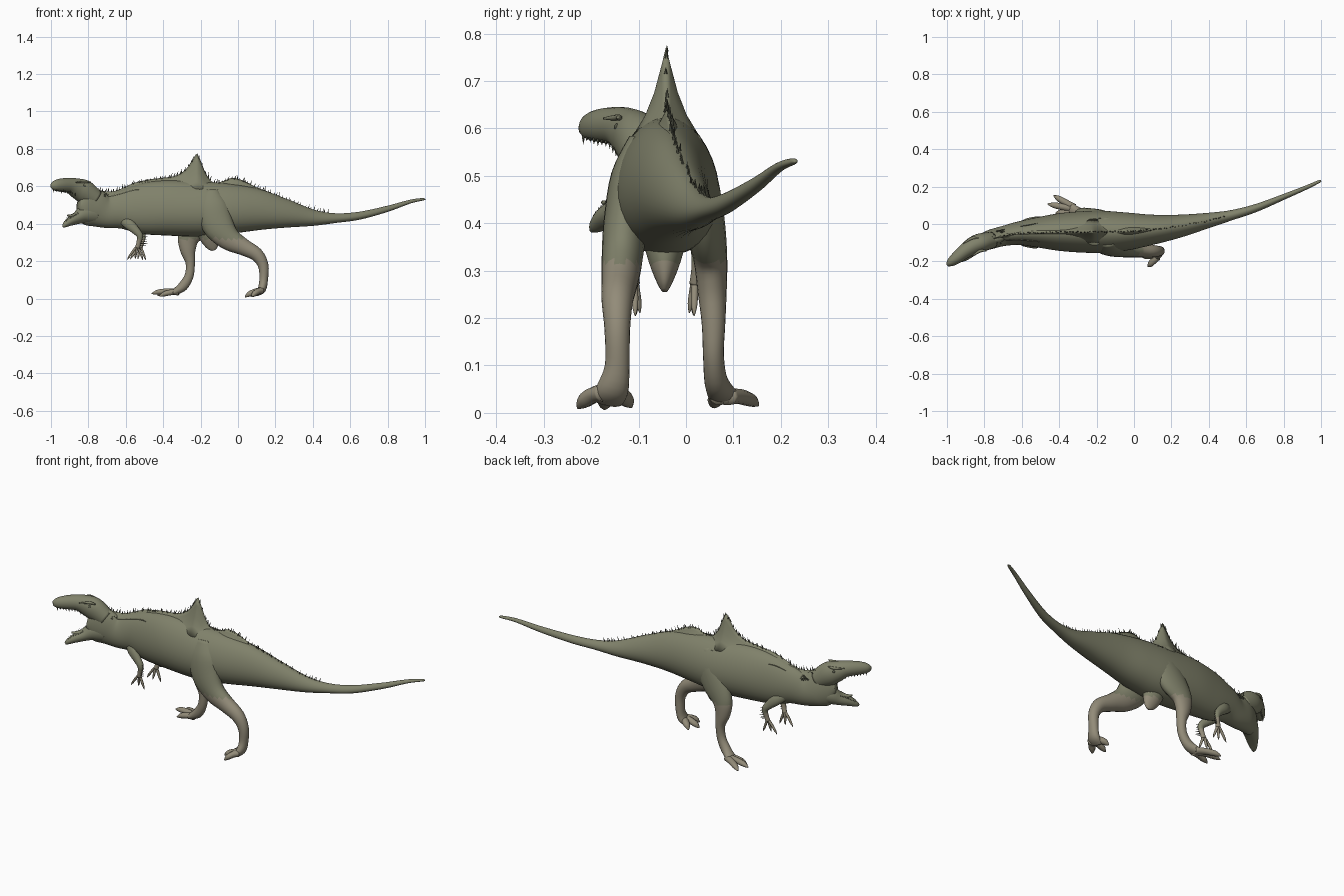
import bpy, bmesh, math, random
from mathutils import Vector

random.seed(4)


def material(name, r, g, b):
    m = bpy.data.materials.new(name)
    m.diffuse_color = (r, g, b, 1)
    return m


HIDE = material("olive_hide", .215, .22, .145)
LEG = material("tan_hide", .29, .26, .19)
DARK = material("dark_horn", .09, .095, .065)


def finish(name, bm, mats=(HIDE, LEG), smooth=True):
    bmesh.ops.recalc_face_normals(bm, faces=bm.faces)
    for f in bm.faces:
        f.smooth = smooth
        if len(mats) > 1 and f.calc_center_median().z < .32:
            f.material_index = 1
    me = bpy.data.meshes.new(name)
    bm.to_mesh(me)
    bm.free()
    for m in mats:
        me.materials.append(m)
    ob = bpy.data.objects.new(name, me)
    bpy.context.collection.objects.link(ob)
    return ob


def spline(pts, sub):
    # Catmull-Rom through tuples of any length
    out, n = [], len(pts)
    for i in range(n - 1):
        a, b, c, d = pts[max(i - 1, 0)], pts[i], pts[i + 1], pts[min(i + 2, n - 1)]
        for s in range(sub):
            t = s / sub
            out.append([.5 * (2 * q + (r - p) * t + (2 * p - 5 * q + 4 * r - u) * t * t
                              + (3 * q - p - 3 * r + u) * t ** 3)
                        for p, q, r, u in zip(a, b, c, d)])
    return out + [list(pts[-1])]


def skin(bm, rings, ends):
    vs = [[bm.verts.new(p) for p in r] for r in rings]
    n = len(vs[0])
    for r, s in zip(vs, vs[1:]):
        for j in range(n):
            bm.faces.new((r[j], r[(j + 1) % n], s[(j + 1) % n], s[j]))
    for ring, p in ((vs[0], ends[0]), (vs[-1], ends[1])):
        pole = bm.verts.new(p)
        for j in range(n):
            bm.faces.new((ring[j], ring[(j + 1) % n], pole))


def tube(name, pts, sides=20, sub=4, egg=0, mats=(HIDE, LEG)):
    # pts: x, y, z, sideways radius, in-plane radius
    p = spline(pts, sub)
    c = [Vector(q[:3]) for q in p]
    rings = []
    for i, q in enumerate(p):
        t = (c[min(i + 1, len(c) - 1)] - c[max(i - 1, 0)]).normalized()
        side = (Vector((0, 1, 0)) - t * t.y).normalized()
        up = t.cross(side)
        ring = []
        for k in range(sides):
            w = math.tau * k / sides
            ring.append(c[i] + side * max(q[3], .001) * math.cos(w) * (1 - egg * math.sin(w))
                        + up * max(q[4], .001) * math.sin(w))
        rings.append(ring)
    bm = bmesh.new()
    skin(bm, rings, (c[0], c[-1]))
    return finish(name, bm, mats)


def cones(name, items, sides=5, mats=(DARK,)):
    # items: base, direction, radius, length
    bm = bmesh.new()
    for base, d, r, length in items:
        base, d = Vector(base), Vector(d).normalized()
        rot = d.to_track_quat('Z', 'Y')
        ring = [base + rot @ Vector((r * math.cos(math.tau * k / sides), r * math.sin(math.tau * k / sides), 0))
                for k in range(sides)]
        skin(bm, [ring], (base, base + d * length))
    return finish(name, bm, mats, False)


def at(x, pts, k):
    # linear lookup of column k by x
    pts = sorted(pts)
    for a, b in zip(pts, pts[1:]):
        if x <= b[0]:
            t = max(0, (x - a[0]) / (b[0] - a[0]))
            return a[k] + (b[k] - a[k]) * t
    return pts[-1][k]


# Torso, neck and tail
BODY = [(-.852, -.118, .5, .03, .035), (-.82, -.105, .495, .042, .092), (-.77, -.085, .485, .05, .1),
        (-.70, -.065, .465, .053, .088), (-.62, -.05, .475, .062, .105), (-.52, -.045, .48, .08, .135),
        (-.38, -.043, .485, .102, .148), (-.2, -.042, .478, .112, .147), (-.05, -.04, .48, .102, .135),
        (.1, -.03, .475, .08, .112), (.25, -.01, .455, .06, .078), (.4, .02, .432, .04, .044),
        (.52, .047, .43, .027, .026), (.65, .085, .443, .021, .021), (.8, .145, .48, .015, .016),
        (.92, .195, .518, .011, .01), (.985, .225, .53, .008, .007), (1, .232, .53, .004, .003)]
tube("body_and_tail", BODY, 32, 6, .13)
tube("belly_keel", [(-.17, -.045, .38, .05, .06), (-.15, -.045, .32, .034, .05),
                    (-.135, -.045, .275, .016, .03), (-.13, -.045, .257, .006, .01)])

# Humped back sail with a concave cross-section
SAIL = [(-.8, .58, .605, .02), (-.74, .545, .58, .02), (-.66, .55, .575, .03), (-.55, .58, .62, .045),
        (-.45, .58, .64, .058), (-.34, .58, .655, .068), (-.28, .58, .69, .072), (-.245, .58, .74, .073),
        (-.22, .58, .772, .073), (-.2, .58, .738, .073), (-.17, .58, .665, .072), (-.13, .58, .62, .066),
        (-.08, .575, .628, .062), (-.03, .57, .645, .058), (.03, .56, .63, .052), (.1, .54, .595, .044),
        (.2, .51, .556, .035), (.35, .445, .488, .022), (.5, .44, .455, .008)]
PROFILE = [(1, 0), (.6, .25), (.34, .5), (.13, .8), (0, 1), (-.13, .8), (-.34, .5), (-.6, .25), (-1, 0)]
rings = []
for x, lo, hi, w in spline(SAIL, 4):
    y = at(x, BODY, 1)
    rings.append([Vector((x, y + u * w, lo + v * (hi - lo))) for u, v in PROFILE])
bm = bmesh.new()
skin(bm, rings, (rings[0][0].lerp(rings[0][-1], .5), rings[-1][0].lerp(rings[-1][-1], .5)))
finish("back_sail", bm)

# Spines along the ridge
spines = []
for i in range(85):
    x = -.8 + 1.28 * i / 84 + random.uniform(-.004, .004)
    spines.append(((x, at(x, BODY, 1) + random.uniform(-.003, .003), at(x, SAIL, 2) - .006),
                   (random.uniform(-.1, .5), random.uniform(-.12, .12), 1), .004, random.uniform(.014, .032)))
cones("ridge_spines", spines)

# Head: skull, lower jaw, tongue
SKULL = [(-.76, -.086, .53, .044, .05), (-.82, -.1, .57, .05, .062), (-.86, -.116, .589, .047, .055),
         (-.9, -.142, .604, .04, .042), (-.95, -.182, .606, .032, .035), (-.982, -.207, .603, .022, .026),
         (-.997, -.221, .6, .008, .012)]
JAW = [(-.76, -.085, .46, .045, .06), (-.82, -.105, .45, .045, .05), (-.86, -.132, .43, .037, .033),
       (-.9, -.168, .411, .027, .023), (-.925, -.19, .394, .016, .014), (-.935, -.2, .385, .005, .006)]
tube("skull", SKULL, 24, 5)
tube("lower_jaw", JAW, 24, 5)
tube("tongue", [(-.84, -.118, .465, .025, .015), (-.88, -.15, .443, .018, .011), (-.912, -.176, .444, .004, .004)], 10)

# Teeth, brow crests, eyes and cheek spikes on both sides
teeth, spikes = [], []
for s in (-1, 1):
    across = Vector((-.55, .83, 0)) * s
    for i in range(10):
        x = -.875 - .105 * i / 9
        edge = Vector((x, at(x, SKULL, 1), at(x, SKULL, 2) - .75 * at(x, SKULL, 4)))
        teeth.append((edge + across * at(x, SKULL, 3) * .6, (.15, 0, -1), .004, random.uniform(.008, .018)))
        x = -.865 - .055 * i / 9
        edge = Vector((x, at(x, JAW, 1), at(x, JAW, 2) + .7 * at(x, JAW, 4)))
        teeth.append((edge + across * at(x, JAW, 3) * .65, (-.5, 0, 1), .003, random.uniform(.009, .014)))
    eye = Vector((-.845, -.11, .603)) + across * .041
    tube("brow_crest", [(*(eye + Vector((.035, 0, .02))), .003, .003), (*(eye + Vector((0, 0, .02))), .008, .007),
                        (*(eye + Vector((-.045, -.03, .018))), .002, .002)], 10)
    bm = bmesh.new()
    bmesh.ops.create_uvsphere(bm, u_segments=12, v_segments=8, radius=.008)
    bmesh.ops.translate(bm, verts=bm.verts, vec=eye)
    finish("eye", bm, (DARK,))
    for i in range(14):
        x = random.uniform(-.82, -.7)
        w = random.uniform(.7, 1.3)
        spikes.append(((x, at(x, BODY, 1) + s * at(x, BODY, 3) * .9 * math.cos(w),
                        at(x, BODY, 2) + at(x, BODY, 4) * .97 * math.sin(w)), (.8, s * .4, 1), .004, .02))
cones("teeth", teeth)
cones("neck_spikes", spikes)


def digit(name, base, tip, r):
    # toe or finger that arches and ends in a claw
    a, b = Vector(base), Vector(tip)
    pts = []
    for t, lift, k in ((0, 0, 1.1), (.35, .1, 1), (.7, .1, .9), (.87, .05, .6), (1, 0, .15)):
        p = a.lerp(b, t) + Vector((0, 0, lift * r * 4))
        pts.append((*p, r * k, r * k * .9))
    tube(name, pts, 10, 3)


# Hind legs: near leg pushed back, far leg stepping forward
tube("near_hind_leg", [(-.14, -.10, .58, .02, .035), (-.135, -.116, .5, .042, .08), (-.11, -.128, .4, .046, .085),
                       (-.05, -.135, .322, .043, .064), (.03, -.14, .275, .038, .045), (.1, -.145, .235, .033, .036),
                       (.135, -.145, .175, .027, .028), (.137, -.145, .1, .026, .023),
                       (.127, -.155, .05, .034, .022), (.1, -.167, .025, .034, .013)])
tube("far_hind_leg", [(-.14, .01, .58, .02, .035), (-.16, .024, .5, .04, .078), (-.21, .038, .41, .043, .083),
                      (-.262, .051, .33, .036, .06), (-.268, .055, .26, .031, .042), (-.255, .058, .19, .025, .025),
                      (-.262, .058, .12, .022, .024), (-.295, .064, .065, .025, .026), (-.34, .08, .034, .033, .017)])
for by, tip in ((-.175, (.075, -.228, .01)), (-.168, (.038, -.172, .008)), (-.155, (.065, -.115, .012))):
    digit("near_toe", (.125, by, .042), tip, .019)
for by, tip in ((.088, (-.43, .152, .016)), (.08, (-.462, .107, .026)), (.07, (-.42, .058, .012))):
    digit("far_toe", (-.32, by, .034), tip, .018)

# Arms, mirrored about the body's centre plane
MID = -.045
quills = []
for s, dx in ((-1, 0), (1, .015)):
    tube("arm", [(x + dx, MID + s * y, z, a, b) for x, y, z, a, b in
                 ((-.62, .03, .43, .02, .03), (-.585, .055, .4, .02, .03), (-.545, .067, .362, .017, .022),
                  (-.525, .071, .335, .015, .017), (-.53, .068, .3, .012, .013), (-.538, .064, .272, .012, .013))], 14)
    for fx, fy, fz in ((-.592, .06, .208), (-.55, .052, .211), (-.508, .062, .205)):
        digit("finger", (-.538 + dx, MID + s * .064, .282), (fx + dx, MID + s * fy, fz), .0075)
    for i in range(7):
        quills.append(((-.52 + dx, MID + s * .072, .345 - .01 * i), (1, s * .3, -.1), .003, .024))
cones("arm_quills", quills)
